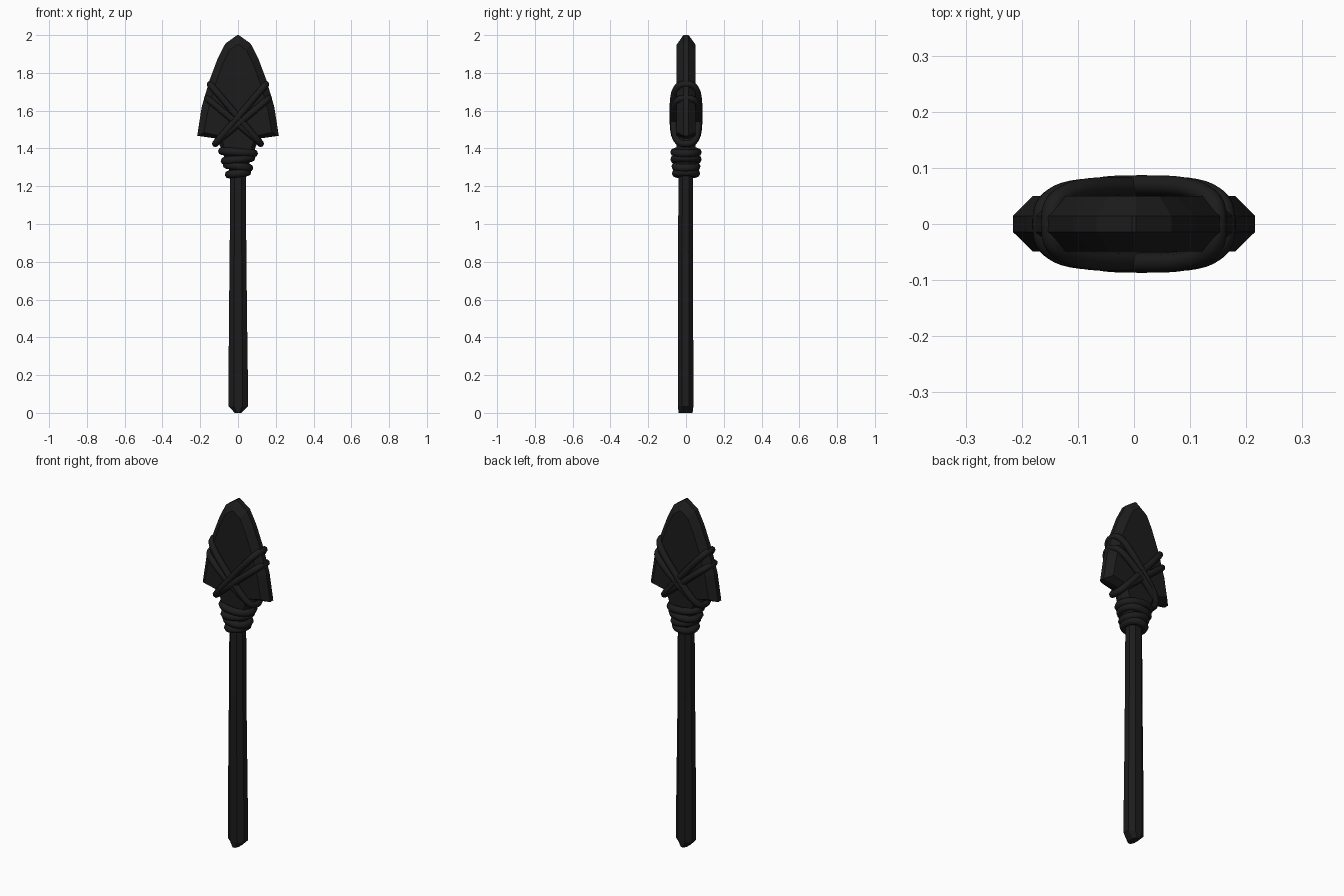
import bpy, bmesh, math
from mathutils import Vector

if "Cube" in bpy.data.objects:
    bpy.data.objects.remove(bpy.data.objects["Cube"])

dark = bpy.data.materials.new("dark")
dark.diffuse_color = (0.012, 0.012, 0.012, 1)
dark.use_nodes = True
dark.node_tree.nodes["Principled BSDF"].inputs["Base Color"].default_value = dark.diffuse_color


def finish(bm, name, smooth=False):
    bmesh.ops.recalc_face_normals(bm, faces=bm.faces)
    me = bpy.data.meshes.new(name)
    bm.to_mesh(me)
    bm.free()
    ob = bpy.data.objects.new(name, me)
    bpy.context.collection.objects.link(ob)
    me.materials.append(dark)
    for p in me.polygons:
        p.use_smooth = smooth
    return ob


def loft(name, rings, closed=False, smooth=False):
    """Skin a series of equal-length point rings, capped unless closed."""
    bm = bmesh.new()
    vs = [[bm.verts.new(p) for p in r] for r in rings]
    n, m = len(rings[0]), len(rings)
    for i in range(m if closed else m - 1):
        a, b = vs[i], vs[(i + 1) % m]
        for j in range(n):
            bm.faces.new((a[j], a[(j + 1) % n], b[(j + 1) % n], b[j]))
    if not closed:
        bm.faces.new(vs[0])
        bm.faces.new(vs[-1])
    return finish(bm, name, smooth)


# Octagonal wooden shaft with a wedge-cut foot
def octagon(cx, cy, rx, ry, z):
    k = 0.45
    pts = [(1, -k), (1, k), (k, 1), (-k, 1), (-1, k), (-1, -k), (-k, -1), (k, -1)]
    return [(cx + rx * x, cy + ry * y, z) for x, y in pts]


loft("shaft", [octagon(*s) for s in [
    (0, -.002, .017, .037, 0), (.001, -.002, .051, .041, .035),
    (.001, -.002, .051, .041, .20), (0, -.002, .048, .040, .50),
    (0, -.003, .044, .039, .85), (0, -.002, .042, .038, 1.25),
    (0, 0, .042, .040, 1.46)]])


# Stone blade: thick slab with wide bevelled edges, barbs and tang
def mirrored(half):
    return half + [(-x, z) for x, z in reversed(half)]


outer = mirrored([(.004, 2.0), (.067, 1.955), (.108, 1.875), (.153, 1.755),
                  (.192, 1.62), (.216, 1.467), (.11, 1.452), (.045, 1.28)])
inner = mirrored([(.004, 1.95), (.045, 1.92), (.077, 1.855), (.12, 1.74),
                  (.157, 1.61), (.180, 1.485), (.09, 1.465), (.035, 1.28)])
loft("blade", [[(x, y, z) for x, z in o] for o, y in
               [(inner, -.049), (outer, -.014), (outer, .014), (inner, .050)]])


# Cord swept around a closed path
def cord(name, path, radius, sides=8):
    n = len(path)
    centre = sum(path, Vector()) / n
    rings = []
    for i, p in enumerate(path):
        t = (path[(i + 1) % n] - path[i - 1]).normalized()
        out = p - centre
        out = (out - t * out.dot(t)).normalized()
        up = t.cross(out)
        rings.append([p + radius * (out * math.cos(a) + up * math.sin(a))
                      for a in (2 * math.pi * k / sides for k in range(sides))])
    return loft(name, rings, True, True)


def oval(a, b, depth, power, n=40):
    """Rounded loop from a to b (x, z), reaching depth in front and behind."""
    mid, half = (a + b) / 2, (b - a) / 2
    pts = []
    for i in range(n):
        t = 2 * math.pi * i / n
        c, s = math.cos(t), math.sin(t)
        u = math.copysign(abs(c) ** (2 / power), c)
        v = math.copysign(abs(s) ** (2 / power), s)
        pts.append(mid + half * u + Vector((0, depth * v, 0)))
    return pts


# Diagonal lashings crossing over the blade
for side in (1, -1):
    for k, (x1, z1, x2, z2, d) in enumerate([(.148, 1.74, -.12, 1.425, .066),
                                             (.163, 1.665, -.10, 1.445, .064)]):
        a, b = Vector((side * x1, 0, z1)), Vector((side * x2, 0, z2))
        cord(f"lashing_{'right' if side > 0 else 'left'}_{k}",
             oval(a, b, d + (.003 if side > 0 else 0), 3.2), .018)

# Stacked binding rings around the neck
for k, (z, rx, ry, tilt) in enumerate([(1.268, .049, .054, .006), (1.305, .060, .056, -.008),
                                       (1.342, .071, .062, .008), (1.380, .085, .062, -.006)]):
    cord(f"binding_ring_{k}", oval(Vector((-rx, 0, z - tilt)), Vector((rx, 0, z + tilt)), ry, 2.3, 28),
         .021)
